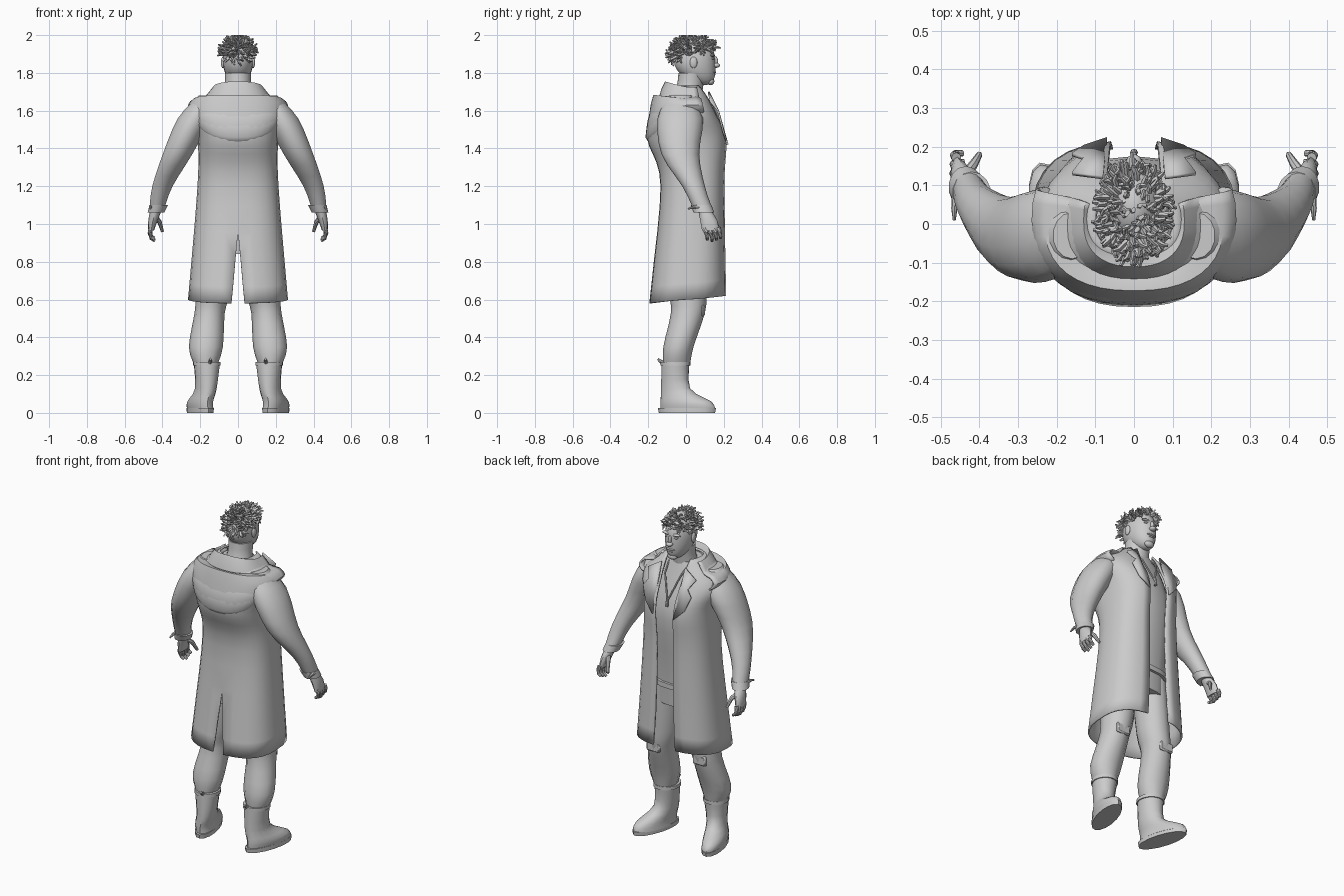
import bpy, bmesh, math, random
from mathutils import Vector, Matrix

random.seed(4)
if "Cube" in bpy.data.objects:
    bpy.data.objects.remove(bpy.data.objects["Cube"], do_unlink=True)

grey = bpy.data.materials.new("plain grey")
grey.use_nodes = True
grey.diffuse_color = (0.6, 0.6, 0.6, 1)
for node in grey.node_tree.nodes:
    if node.type == 'BSDF_PRINCIPLED':
        node.inputs["Base Color"].default_value = grey.diffuse_color


def finish(name, bm, mirror=True, thick=0):
    """Turn a bmesh into a smooth shaded object that keeps its hard creases."""
    bmesh.ops.recalc_face_normals(bm, faces=bm.faces)
    mesh = bpy.data.meshes.new(name)
    bm.to_mesh(mesh)
    bm.free()
    for polygon in mesh.polygons:
        polygon.use_smooth = True
    mesh.set_sharp_from_angle(angle=math.radians(40))
    mesh.materials.append(grey)
    thing = bpy.data.objects.new(name, mesh)
    bpy.context.collection.objects.link(thing)
    if mirror:
        thing.modifiers.new("mirror", 'MIRROR')
    if thick:
        cloth = thing.modifiers.new("thickness", 'SOLIDIFY')
        cloth.thickness = thick
        cloth.offset = 0


def flow(keys, steps):
    """Run a smooth spline through a few key sections."""
    keys = [Vector(key) for key in keys]
    padded = [keys[0], *keys, keys[-1]]
    result = []
    for a, b, c, d in zip(padded, padded[1:], padded[2:], padded[3:]):
        for i in range(steps):
            t = i / steps
            result.append(b + (c - a) * (t / 2) + (a - b * 2.5 + c * 2 - d / 2) * t ** 2
                          + ((b - c) * 1.5 + (d - a) / 2) * t ** 3)
    return result + [keys[-1]]


def skin(bm, rows, closed=True):
    """Bridge rows of points into a surface; closed rows also get end caps."""
    rows = [[bm.verts.new(point) for point in row] for row in rows]
    count = len(rows[0])
    for low, high in zip(rows, rows[1:]):
        for i in range(count if closed else count - 1):
            j = (i + 1) % count
            bm.faces.new((low[i], low[j], high[j], high[i]))
    if closed:
        bm.faces.new(rows[0])
        bm.faces.new(rows[-1])


def power(value, exponent):
    return math.copysign(abs(value) ** exponent, value)


def loft(name, keys, steps=2, sides=16, yaw=0, exponent=1, mirror=True):
    """Stack level ovals given as centre, half width and half depth."""
    turn = Matrix.Rotation(-yaw, 3, 'Z')
    rows = []
    for x, y, z, width, depth in flow(keys, steps):
        angles = [math.tau * i / sides for i in range(sides)]
        rows.append([Vector((x, y, z)) + turn @ Vector((width * power(math.sin(a), exponent),
                     depth * power(math.cos(a), exponent), 0)) for a in angles])
    bm = bmesh.new()
    skin(bm, rows)
    finish(name, bm, mirror)


def tube(bm, path, start, end, sides=8):
    """Round tube along a path, tapering from start to end radius."""
    path = [Vector(point) for point in path]
    last = len(path) - 1
    rows = []
    for i, point in enumerate(path):
        turn = (path[min(i + 1, last)] - path[max(i - 1, 0)]).to_track_quat('Z', 'Y')
        radius = start + (end - start) * i / last
        angles = [math.tau * k / sides for k in range(sides)]
        rows.append([point + turn @ Vector((math.cos(a) * radius, math.sin(a) * radius, 0)) for a in angles])
    skin(bm, rows)


def ball(bm, place, size):
    shape = Matrix.Translation(place) @ Matrix.Diagonal((*size, 1))
    return bmesh.ops.create_uvsphere(bm, u_segments=20, v_segments=14, radius=1, matrix=shape)["verts"]


# Head: an egg whose lower half leans forward into the jaw
bm = bmesh.new()
for vert in ball(bm, (0, .045, 1.865), (.08, .11, .13)):
    jaw = max(0, (1.87 - vert.co.z) / .13)
    vert.co.y += .05 * jaw ** 2
finish("head", bm, mirror=False)
loft("neck", [(0, 0, 1.66, .09, .08), (0, .02, 1.72, .07, .07), (0, .03, 1.8, .07, .07)], mirror=False)

# Face
features = {
    "nose_tip": ((0, .16, 1.84), (.02, .02, .013)),
    "nose_bridge": ((0, .15, 1.86), (.01, .02, .03)),
    "chin": ((0, .13, 1.755), (.03, .02, .02)),
    "upper_lip": ((0, .15, 1.804), (.03, .01, .006)),
    "lower_lip": ((0, .147, 1.793), (.02, .01, .006)),
    "brow": ((.03, .14, 1.893), (.03, .012, .008)),
    "eye": ((.03, .14, 1.876), (.013, .01, .006)),
    "ear": ((.08, .04, 1.855), (.01, .02, .03)),
}
for name, (place, size) in features.items():
    bm = bmesh.new()
    ball(bm, place, size)
    finish(name, bm, mirror=place[0] > 0)

# Hair: short chunky twists scattered over the crown, longer at the fringe
bm = bmesh.new()
scalp = Matrix.Diagonal((.08, .12, .085))
twists = 0
while twists < 300:
    facing = Vector([random.gauss(0, 1) for axis in "xyz"]).normalized()
    root = Vector((0, .04, 1.9)) + scalp @ facing
    fringe = max(0, facing.y)
    hairline = 1.9 + .04 * facing.y
    if root.z < hairline:
        continue
    twists += 1
    swirl = Vector((random.uniform(-1, 1), random.uniform(-1, 1), random.uniform(-1, .5)))
    along = (facing * .5 + swirl * .6 + Vector((0, fringe / 2, 0))).normalized()
    length = random.uniform(.02, .04)
    middle = root + along * length / 2 + facing * .005
    tube(bm, [root - facing * .01, middle, root + along * length], .008, .004, sides=4)
for vert in bm.verts:
    vert.co.z = min(vert.co.z, 2)
finish("hair_twists", bm, mirror=False)

# Shirt, belt and necklace
loft("shirt", [(0, .01, .84, .17, .12), (0, .01, 1.05, .18, .13), (0, .02, 1.3, .18, .15),
               (0, 0, 1.45, .19, .17), (0, -.01, 1.62, .17, .12), (0, 0, 1.71, .09, .08)],
     sides=20, exponent=.85, mirror=False)
loft("belt", [(0, .01, .95, .19, .14), (0, .01, .98, .19, .14)], sides=20, exponent=.85, mirror=False)
bm = bmesh.new()
tube(bm, [(.07, .05, 1.71), (.05, .13, 1.64), (0, .18, 1.5)], .005, .005)
tube(bm, [(0, .18, 1.52), (0, .185, 1.47)], .006, .01)
finish("necklace", bm)

# Long coat, open in front and slit at the back: height, half width, back, front
P = .75
rows = []
for z, width, back, front in flow([(1.73, .1, -.07, .08), (1.6, .24, -.18, .15), (1.45, .21, -.2, .21),
                                   (1.2, .21, -.13, .2), (.6, .26, -.19, .21)], 5):
    gap = .055 + .06 * (z - 1.15) ** 2
    slit = max(0, .95 - z) / 10
    first = math.asin((gap / width) ** (1 / P))
    last = math.pi - math.asin((slit / width) ** (1 / P))
    angles = [first + (last - first) * i / 14 for i in range(15)]
    rows.append([(width * abs(math.sin(a)) ** P,
                  (front + back + (front - back) * power(math.cos(a), P)) / 2,
                  z + .02 * math.cos(a) * (z < .7)) for a in angles])
bm = bmesh.new()
skin(bm, rows, closed=False)
finish("coat", bm, thick=.01)

# Lapels
bm = bmesh.new()
outline = [(.08, .12, 1.7), (.07, .22, 1.42), (.13, .2, 1.48), (.16, .18, 1.56), (.13, .17, 1.6), (.16, .13, 1.65)]
bm.faces.new([bm.verts.new(point) for point in outline])
bmesh.ops.triangulate(bm, faces=bm.faces)
finish("lapel", bm, thick=.01)

# Hood lying on the back: half width, depth, height, sag at the middle
rows = []
for width, depth, z, sag in flow([(.1, .08, 1.68, 0), (.13, .12, 1.72, -.03), (.17, .15, 1.67, 0),
                                  (.23, .18, 1.66, -.02), (.26, .2, 1.63, .05), (.24, .22, 1.6, .14),
                                  (.22, .19, 1.59, .16)], 2):
    angles = [math.radians(9 * i) for i in range(-12, 13)]
    rows.append([(width * power(math.sin(a), .85), .01 - depth * power(math.cos(a), .8),
                  z - sag * max(0, math.cos(a))) for a in angles])
bm = bmesh.new()
skin(bm, rows, closed=False)
finish("hood", bm, mirror=False, thick=.01)

# Sleeves, cuffs and cuff straps
loft("sleeve", [(.16, -.03, 1.68, .05, .06), (.23, -.03, 1.56, .09, .12), (.32, -.03, 1.37, .08, .1),
                (.4, .04, 1.2, .055, .06), (.43, .09, 1.08, .04, .05)], steps=3, sides=14)
loft("cuff", [(.42, .08, 1.1, .05, .055), (.435, .095, 1.06, .045, .055)], sides=14)
bm = bmesh.new()
tube(bm, [(.46, .07, 1.09), (.465, .04, 1.09), (.465, .01, 1.08)], .012, .004)
finish("cuff_strap", bm)

# Hands: palm, four fingers curling inward, thumb
loft("palm", [(.435, .1, 1.07, .03, .035), (.45, .12, 1.02, .025, .045), (.46, .13, .965, .015, .045)], sides=12)
bm = bmesh.new()
for finger in range(4):
    knuckle = Vector((.46, .1 + finger * .024, .98))
    reach = .07 - .008 * abs(finger - 1)
    bends = [(0, 0, 0), (.1, .1, -.4), (0, .2, -.8), (-.3, .2, -1)]
    tube(bm, [knuckle + Vector(bend) * reach for bend in bends], .013, .008)
tube(bm, [(.44, .12, 1.04), (.415, .155, 1.01), (.4, .18, .96)], .016, .008)
finish("fingers", bm)

# Trousers bunched below the knee, with a patch
loft("trouser_leg", [(.1, .01, .94, .09, .11), (.13, .01, .65, .09, .1), (.15, .01, .53, .08, .09),
                     (.17, -.04, .35, .09, .08), (.17, -.05, .25, .06, .07)], steps=3, sides=12)
bm = bmesh.new()
bmesh.ops.create_cube(bm, size=1, matrix=Matrix.Translation((.155, .09, .54)) @ Matrix.Diagonal((.09, .02, .06, 1)))
bmesh.ops.bevel(bm, geom=bm.edges[:], offset=.008, segments=1, affect='EDGES')
finish("knee_patch", bm)

# Boots, turned outward
toe_out = .28
loft("boot", [(.2, .01, .02, .06, .15), (.2, 0, .06, .06, .14), (.17, -.055, .13, .055, .08),
              (.165, -.055, .27, .07, .075)], steps=3, yaw=toe_out)
loft("boot_sole", [(.2, .005, 0, .06, .155), (.2, .005, .025, .06, .16)], yaw=toe_out)
loft("boot_rim", [(.165, -.055, .25, .073, .08), (.165, -.055, .27, .073, .08)], yaw=toe_out)
bm = bmesh.new()
tube(bm, [(.15, -.11, .255), (.145, -.15, .285)], .014, .006)
finish("boot_pull_tab", bm)
